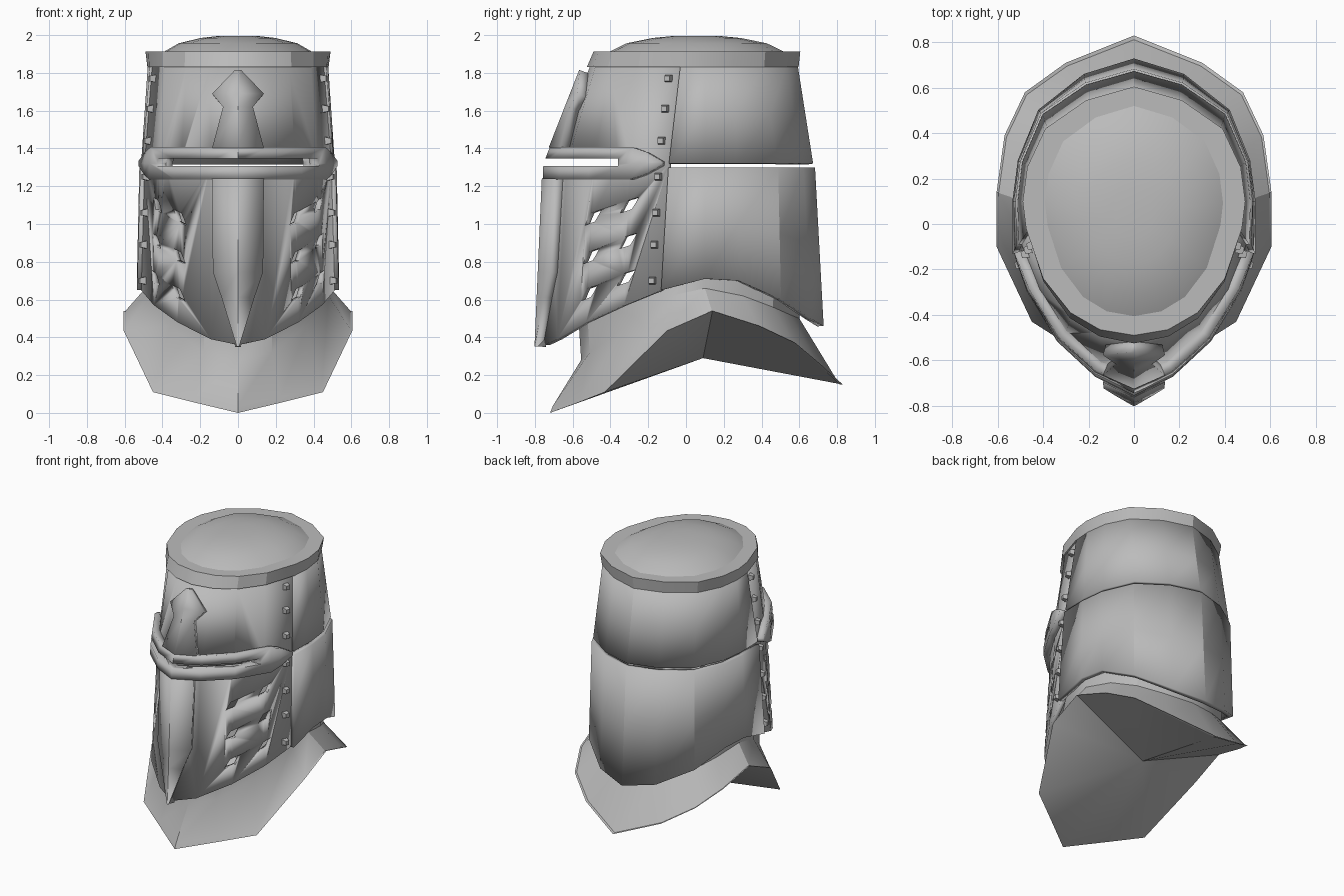
import bpy, bmesh, math
from mathutils import Vector

if "Cube" in bpy.data.objects:
    bpy.data.objects.remove(bpy.data.objects["Cube"])

steel = bpy.data.materials.new("grey_steel")
steel.diffuse_color = (0.5, 0.5, 0.5, 1)
steel.use_nodes = True
steel.node_tree.nodes["Principled BSDF"].inputs["Base Color"].default_value = steel.diffuse_color

# Half cross-sections, from the front centre round the right side to the back centre
RIM = [(0, -.49), (.15, -.465), (.28, -.39), (.40, -.24), (.475, -.02),
       (.49, .1), (.47, .25), (.39, .42), (.21, .545), (0, .605)]
UP = [(0, -.52), (.15, -.49), (.28, -.41), (.395, -.25), (.465, -.03),
      (.475, .1), (.455, .25), (.375, .41), (.2, .53), (0, .59)]
MID = [(0, -.72), (.15, -.64), (.31, -.49), (.43, -.3), (.505, -.09),
       (.51, .1), (.49, .27), (.4, .48), (.21, .61), (0, .67)]
LOW = [(0, -.76), (.15, -.69), (.33, -.54), (.46, -.34), (.53, -.145),
       (.53, .1), (.505, .28), (.415, .5), (.215, .655), (0, .72)]
HEM = [.36, .39, .48, .57, .65, .71, .70, .60, .50, .46]


def section(z):
    a, b, za, zb = (UP, MID, 1.83, 1.32) if z > 1.32 else (MID, LOW, 1.32, .4)
    f = (z - za) / (zb - za)
    return [Vector(p).lerp(Vector(q), f) for p, q in zip(a, b)]


def fold(t):
    """Turn a position round the helmet into a half-section position and a side."""
    if t < 0:
        return -t, -1
    return (18 - t, -1) if t > 9 else (t, 1)


def point(t, z, off=0.0):
    """Point on the helmet surface, pushed out by off."""
    s, side = fold(t)
    pts = section(z)

    def normal(i):
        if i in (0, 9):
            return Vector((0, -1 if i == 0 else 1))
        d = pts[i + 1] - pts[i - 1]
        return Vector((d.y, -d.x)).normalized()
    i = min(int(s), 8)
    n = normal(i).lerp(normal(i + 1), s - i).normalized()
    p = pts[i].lerp(pts[i + 1], s - i) + n * off
    return Vector((p.x * side, p.y, z)), Vector((n.x * side, n.y, 0))


def finish(name, bm, thick=0.0, angle=30):
    me = bpy.data.meshes.new(name)
    bm.to_mesh(me)
    bm.free()
    ob = bpy.data.objects.new(name, me)
    bpy.context.collection.objects.link(ob)
    me.materials.append(steel)
    bpy.ops.object.select_all(action='DESELECT')
    ob.select_set(True)
    bpy.context.view_layer.objects.active = ob
    bpy.ops.object.shade_smooth_by_angle(angle=math.radians(angle))
    if thick:
        m = ob.modifiers.new("thickness", 'SOLIDIFY')
        m.thickness, m.offset = thick, -1
    return ob


def loft(rows, closed=False):
    """Quads between rows of points listed from bottom to top."""
    bm = bmesh.new()
    vs = [[bm.verts.new(p) for p in r] for r in rows]
    n = len(rows[0])
    for a, b in zip(vs, vs[1:]):
        for i in range(n if closed else n - 1):
            j = (i + 1) % n
            bm.faces.new((a[i], a[j], b[j], b[i]))
    return bm, vs


def plate(name, ts, lows, highs, off, thick):
    """Curved plate following the helmet, split where the slope changes."""
    rows = []
    for k in (0, 1, 2):
        row = []
        for t, lo, hi in zip(ts, lows, highs):
            mid = 1.32 if lo < 1.31 and hi > 1.33 else (lo + hi) / 2
            row.append(point(t, (lo, mid, hi)[k], off)[0])
        rows.append(row)
    return finish(name, loft(rows)[0], thick)


def mirror_ring(half):
    return [Vector(p) for p in half] + [Vector((-p[0], *p[1:])) for p in half[-2:0:-1]]


# Face plate and the two back plates
ts = list(range(-4, 5))
face = plate("face_plate", ts, [HEM[abs(t)] for t in ts], [1.84] * 9, -.01, .03)
ts = list(range(4, 15))
plate("back_upper_plate", ts, [1.32] * 11, [1.84] * 11, .003, .03)
plate("back_lower_plate", ts, [HEM[fold(t)[0]] for t in ts], [1.30] * 11, .012, .035)

# Rim, flat top and shallow dome
rings = [mirror_ring([(x * 1.01, y * 1.01, 1.83) for x, y in UP]),
         mirror_ring([(x, y, 1.912) for x, y in RIM])]
for sc, z in ((1, 1.912), (.8, 1.957), (.5, 1.985), (.25, 1.996)):
    rings.append(mirror_ring([(x * .8 * sc, .055 + (y - .055) * .845 * sc, z) for x, y in RIM]))
bm, vs = loft(rings, True)
bm.faces.new(vs[-1])
finish("top_cap", bm, angle=20)

# Raised cross: brow bar with pointed ends, plus upper and lower arms
ends = [(0, .085), (1, .085), (2, .085), (3.1, .085), (3.45, .06), (3.85, .012)]
cols = [(-t, h) for t, h in ends[:0:-1]] + ends
bar = plate("brow_bar", [c[0] for c in cols], [1.322 - c[1] for c in cols],
            [1.322 + c[1] for c in cols], .035, .055)


def arm(name, profile):
    rows = []
    for z, w in profile:
        t = w / section(z)[1].x
        rows.append([point(k * t, z, .04)[0] for k in (-1, 0, 1)])
    finish(name, loft(rows)[0], .06)


arm("lower_arm", [(.352, .006), (.61, .075), (.745, .115), (1.24, .118)])
arm("upper_arm", [(1.405, .118), (1.62, .07), (1.69, .122), (1.815, .015)])

# Cutters: eye slit and slanted breathing holes
bm = bmesh.new()
bmesh.ops.create_cube(bm, size=1)
for v in bm.verts:
    v.co = Vector((v.co.x * 2, -.68 + v.co.y * .64, 1.327 + v.co.z * .038))
slit = finish("slit_cutter", bm)

bm = bmesh.new()
diamond = [(-.05, -.042), (.015, -.022), (.05, .042), (-.015, .022)]
for side in (-1, 1):
    for s, zs in ((3.02, (1.10, .91, .715)), (2.02, (1.035, .83, .635))):
        for z in zs:
            ring = [[bm.verts.new(point(side * (s + d / .21), z + e, off)[0]) for d, e in diamond]
                    for off in (-.09, .06)]
            bm.faces.new(ring[0])
            bm.faces.new(ring[1][::-1])
            for i in range(4):
                j = (i + 1) % 4
                bm.faces.new((ring[0][i], ring[1][i], ring[1][j], ring[0][j]))
bmesh.ops.recalc_face_normals(bm, faces=bm.faces)
holes = finish("hole_cutter", bm)

for ob, cutters in ((face, (slit, holes)), (bar, (slit,))):
    for c in cutters:
        m = ob.modifiers.new("cut", 'BOOLEAN')
        m.operation, m.solver, m.object = 'DIFFERENCE', 'EXACT', c
for c in (slit, holes):
    c.hide_render = True
    c.hide_set(True)

# Rivets along both side seams
bm = bmesh.new()
for side in (-1, 1):
    for z in (1.77, 1.61, 1.44, 1.25, 1.06, .89, .70):
        p, n = point(side * 3.74, z, -.002)
        u = Vector((-n.y, n.x, 0))
        made = bmesh.ops.create_cube(bm, size=1)["verts"]
        for v in made:
            x, y, h = v.co
            k = .044 if x < 0 else .028
            v.co = p + n * x * .044 + u * y * k + Vector((0, 0, h * k))
finish("rivets", bm)

# Flared neck guard, closed underneath
edge = [(0, -.72, 0), (.23, -.57, .055), (.45, -.43, .11), (.605, -.1, .435), (.605, .14, .54),
        (.57, .39, .46), (.48, .58, .37), (.3, .71, .26), (0, .83, .15)]
neck = [(0, -.555, .28), (.18, -.51, .32), (.36, -.32, .46), (.48, -.08, .62), (.49, .1, .66),
        (.45, .3, .62), (.36, .46, .56), (.2, .55, .52), (0, .6, .5)]
lip = [(x * .985, y * .98, z + .05 * max(0, -y)) for x, y, z in edge]
collar = [(x * .99, y * 1.02, z + .17) for x, y, z in neck]
bm, vs = loft([mirror_ring(r) for r in (edge, lip, neck, collar)], True)
apex = bm.verts.new((0, .09, .29))
for i in range(len(vs[0])):
    bm.faces.new((vs[0][i], apex, vs[0][(i + 1) % len(vs[0])]))
finish("neck_guard", bm)
